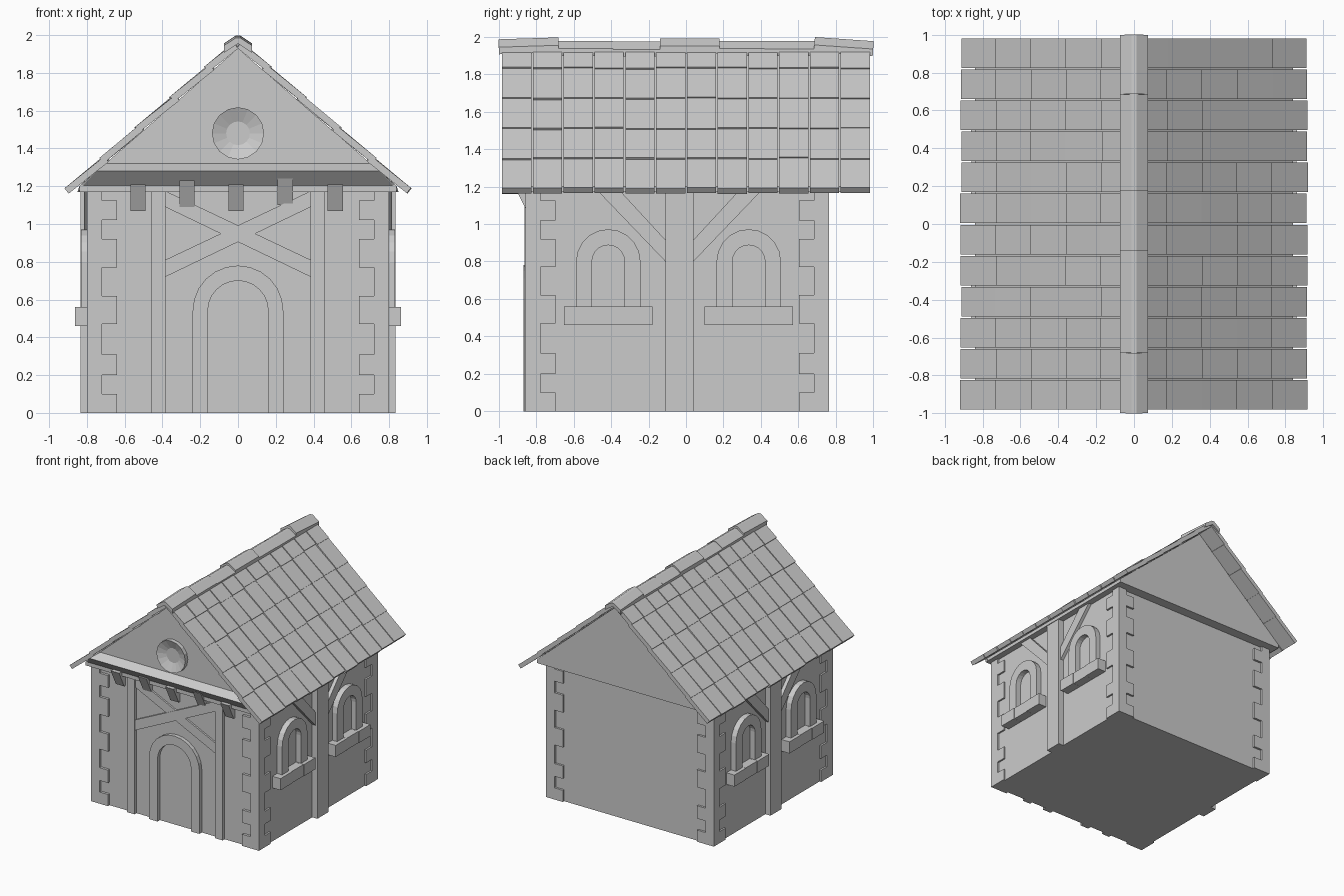
import bpy, bmesh, random
from math import sin, cos, pi, radians
from mathutils import Vector, Matrix

if "Cube" in bpy.data.objects:
    bpy.data.objects.remove(bpy.data.objects["Cube"])

random.seed(4)


def finish(name, bm):
    bmesh.ops.recalc_face_normals(bm, faces=bm.faces[:])
    me = bpy.data.meshes.new(name)
    bm.to_mesh(me)
    bm.free()
    ob = bpy.data.objects.new(name, me)
    bpy.context.collection.objects.link(ob)
    return ob


def add_prism(bm, pts, axis, a, b):
    """Extrude a (h, z) profile along axis 'x' or 'y' from a to b."""
    co = lambda h, z, d: (h, d, z) if axis == 'y' else (d, h, z)
    f = bm.faces.new([bm.verts.new(co(h, z, a)) for h, z in pts])
    r = bmesh.ops.extrude_face_region(bm, geom=[f])
    vec = Vector((0, b - a, 0)) if axis == 'y' else Vector((b - a, 0, 0))
    bmesh.ops.translate(bm, vec=vec, verts=[v for v in r['geom'] if isinstance(v, bmesh.types.BMVert)])


def prism(name, pts, axis, a, b):
    bm = bmesh.new()
    add_prism(bm, pts, axis, a, b)
    return finish(name, bm)


def rect(h0, h1, z0, z1):
    return [(h0, z0), (h1, z0), (h1, z1), (h0, z1)]


def arch(c, ro, ri, z0, spring, n=10):
    arc = lambda r: [(c + r * cos(pi * i / n), spring + r * sin(pi * i / n)) for i in range(n + 1)]
    return [(c + ro, z0)] + arc(ro) + [(c - ro, z0), (c - ri, z0)] + arc(ri)[::-1] + [(c + ri, z0)]


# wall block and overhanging gable block
WX, WF, WB = .785, -.835, .745
prism("walls", rect(-WX, WX, 0, 1.22), 'y', WF, WB)
prism("gable", [(-.84, 1.17), (.84, 1.17), (.84, 1.2), (0, 1.93), (-.84, 1.2)], 'y', -.88, .83)

# front gable beam with slanted underside
bm = bmesh.new()
for s in (-1, 1):
    for x, y, z in ((.85, -.85, 1.17), (.84, -.87, 1.2), (.75, -.95, 1.28), (.71, -.88, 1.32), (.71, -.8, 1.25)):
        bm.verts.new((s * x, y, z))
bmesh.ops.convex_hull(bm, input=bm.verts[:])
bmesh.ops.dissolve_limit(bm, angle_limit=.02, verts=bm.verts[:], edges=bm.edges[:])
finish("front_beam", bm)

# brackets under the front beam
for x, z in ((-.53, 1.07), (-.27, 1.09), (-.01, 1.07), (.25, 1.10), (.515, 1.07)):
    bm = bmesh.new()
    add_prism(bm, [(-.82, z), (-.85, z), (-.92, z + .14), (-.82, z + .14)], 'x', x - .04, x + .04)
    finish("bracket", bm)

# corner stones, alternating wide and narrow
levels = [0, .10, .20, .31, .47, .62, .77, .92, 1.02, 1.125, 1.18]
for sx in (-1, 1):
    for yo, sy in ((-.857, 1), (.763, -1)):
        bm = bmesh.new()
        for i in range(len(levels) - 1):
            w = .16 if i % 2 == 0 else .08
            if i == 9:
                w = .08
            z0, z1 = levels[i], levels[i + 1]
            x0 = sx * .80
            add_prism(bm, [(x0, z0), (x0 - sx * w, z0), (x0 - sx * w, z1), (x0, z1)], 'y', yo, yo + sy * .06)
            add_prism(bm, rect(yo, yo + sy * w, z0, z1), 'x', x0, x0 - sx * .06)
        finish("corner_stones", bm)

# front posts, cross braces and door surround
for s in (-1, 1):
    prism("front_post", rect(s * .383, s * .457, 0, 1.18), 'y', -.862, -.8)
    prism("front_brace", [(-s * .385, .72), (s * .385, 1.09), (s * .385, 1.175), (-s * .385, .81)],
          'y', -.852 - .002 * s, -.8)
prism("door_surround", arch(0, .24, .16, 0, .54, 12), 'y', -.868, -.8)

# side posts, braces, arched windows and block sills
for s in (-1, 1):
    prism("side_post", rect(-.11, .04, 0, 1.2), 'x', s * .75, s * .834)
    for d in (-1, 1):
        m = -.035
        pts = [(.07, .795), (.43, 1.17), (.31, 1.17), (.07, .91)]
        prism("side_brace", [(m + d * h, z) for h, z in pts], 'x', s * .75, s * .815)
    for c in (-.415, .335):
        prism("window_surround", arch(c, .172, .087, .55, .80), 'x', s * .75, s * .832)
        for k in (-1, 0, 1):
            w = .0785
            prism("window_sill_block", rect(c + k * .158 - w, c + k * .158 + w, .46, .56),
                  'x', s * .75, s * (.862 - .004 * (k == 0)))

# round gable window with a recessed centre
bm = bmesh.new()
add_prism(bm, [(.138 * cos(2 * pi * i / 16), 1.48 + .138 * sin(2 * pi * i / 16)) for i in range(16)], 'y', -.915, -.86)
bmesh.ops.recalc_face_normals(bm, faces=bm.faces[:])
front = [f for f in bm.faces if f.normal.y < -.9]
bmesh.ops.inset_region(bm, faces=front, thickness=.075)
bmesh.ops.translate(bm, vec=(0, .03, 0), verts=front[0].verts[:])
finish("gable_window", bm)

# roof tiles: five lapped rows of twelve on each slope
for s in (-1, 1):
    bm = bmesh.new()
    for row in range(5):
        x0, z0 = .915 - .185 * row, 1.192 + .161 * row
        length = .27 if row < 4 else .20
        for col in range(12):
            y = -.985 + .1643 * col + .0815
            ang = radians(39 + random.uniform(-.8, .8))
            u = Vector((-cos(ang), sin(ang)))
            n = Vector((-sin(ang), -cos(ang)))
            p = Vector((x0, z0)) + u * random.uniform(-.006, .006)
            pts = [p, p + u * length, p + u * length + n * .036, p + n * .036]
            add_prism(bm, [(s * q.x, q.y) for q in pts], 'y', y - .078, y + .078)
    finish("roof_tiles", bm)

# ridge caps, some raised, end ones tilted
caps = [(-1, -.68, .0, 1.8), (-.70, -.39, -.013, 0), (-.40, -.09, -.018, 0), (-.14, .18, .0, 0),
        (.17, .42, -.013, 0), (.41, .71, -.015, 0), (.685, 1, -.004, -4)]
prof = [(-.075, 1.907), (-.075, 1.945), (-.012, 1.987), (.012, 1.987), (.075, 1.945), (.075, 1.907), (0, 1.957)]
for y0, y1, dz, tilt in caps:
    bm = bmesh.new()
    add_prism(bm, prof, 'y', y0, y1)
    c = Vector((0, (y0 + y1) / 2, 1.95))
    bmesh.ops.rotate(bm, cent=c, matrix=Matrix.Rotation(radians(tilt), 3, 'X'), verts=bm.verts[:])
    bmesh.ops.translate(bm, vec=(0, 0, dz + .004), verts=bm.verts[:])
    finish("ridge_cap", bm)
